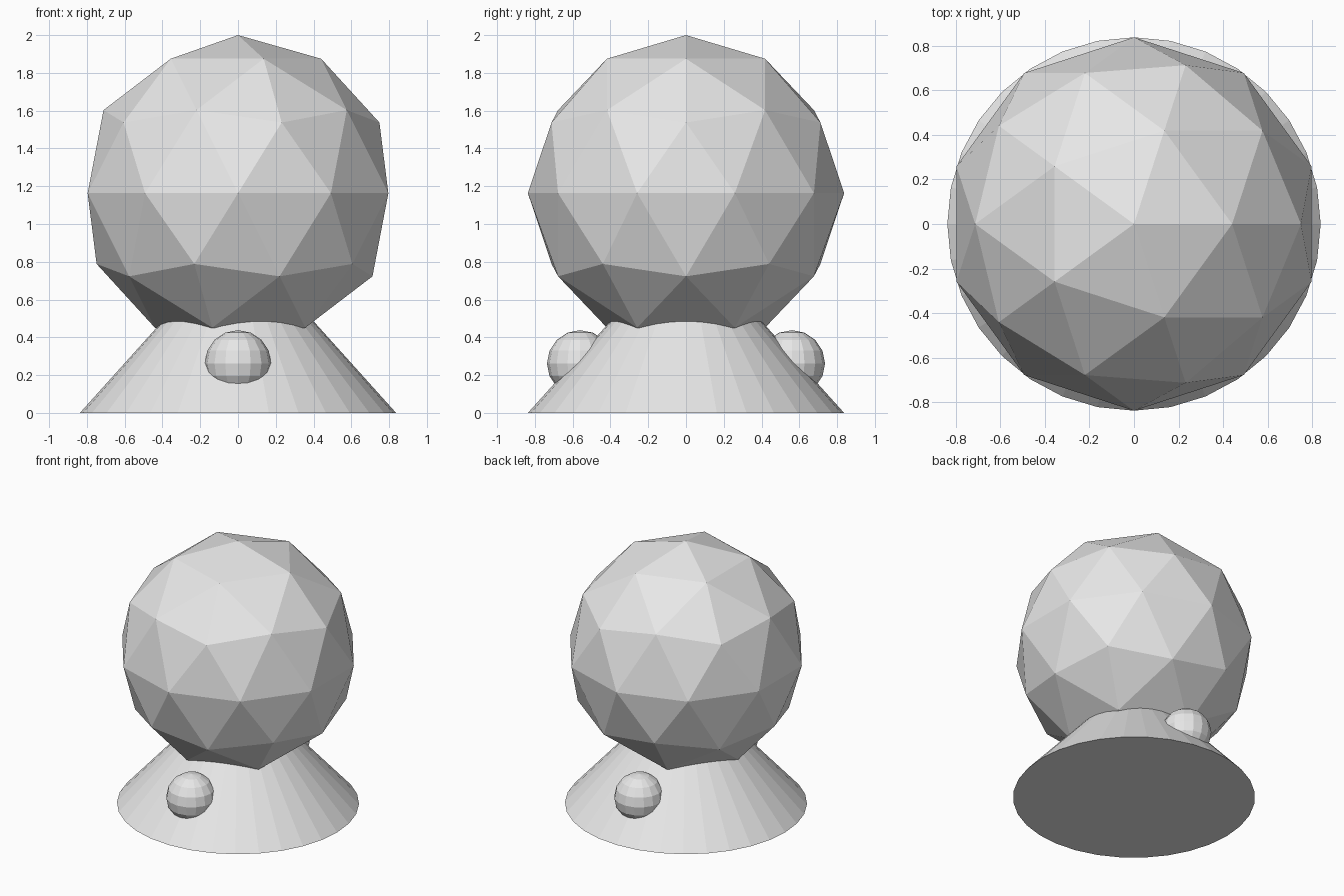
import bpy

if "Cube" in bpy.data.objects:
    bpy.data.objects.remove(bpy.data.objects["Cube"], do_unlink=True)

RADIUS = 0.837

grey = bpy.data.materials.new("light grey")
grey.use_nodes = True
grey.diffuse_color = (0.8, 0.8, 0.8, 1)
grey.node_tree.nodes["Principled BSDF"].inputs["Base Color"].default_value = grey.diffuse_color


def finish(name):
    """Name the newest object and give it the flat grey material."""
    obj = bpy.context.object
    obj.name = name
    obj.data.materials.append(grey)
    return obj


# Faceted globe
bpy.ops.mesh.primitive_ico_sphere_add(subdivisions=2, radius=RADIUS,
                                      location=(0, 0, 2 - RADIUS))
finish("globe")

# Conical base, its tip hidden inside the globe
HEIGHT = 0.93
bpy.ops.mesh.primitive_cone_add(vertices=32, radius1=RADIUS, radius2=0,
                                depth=HEIGHT, location=(0, 0, HEIGHT / 2))
finish("base")

# Round knobs half sunk into the front and back of the base
for name, side in (("front_knob", -1), ("back_knob", 1)):
    bpy.ops.mesh.primitive_uv_sphere_add(segments=16, ring_count=8, radius=0.176,
                                         location=(0, side * 0.56, 0.262))
    finish(name)
